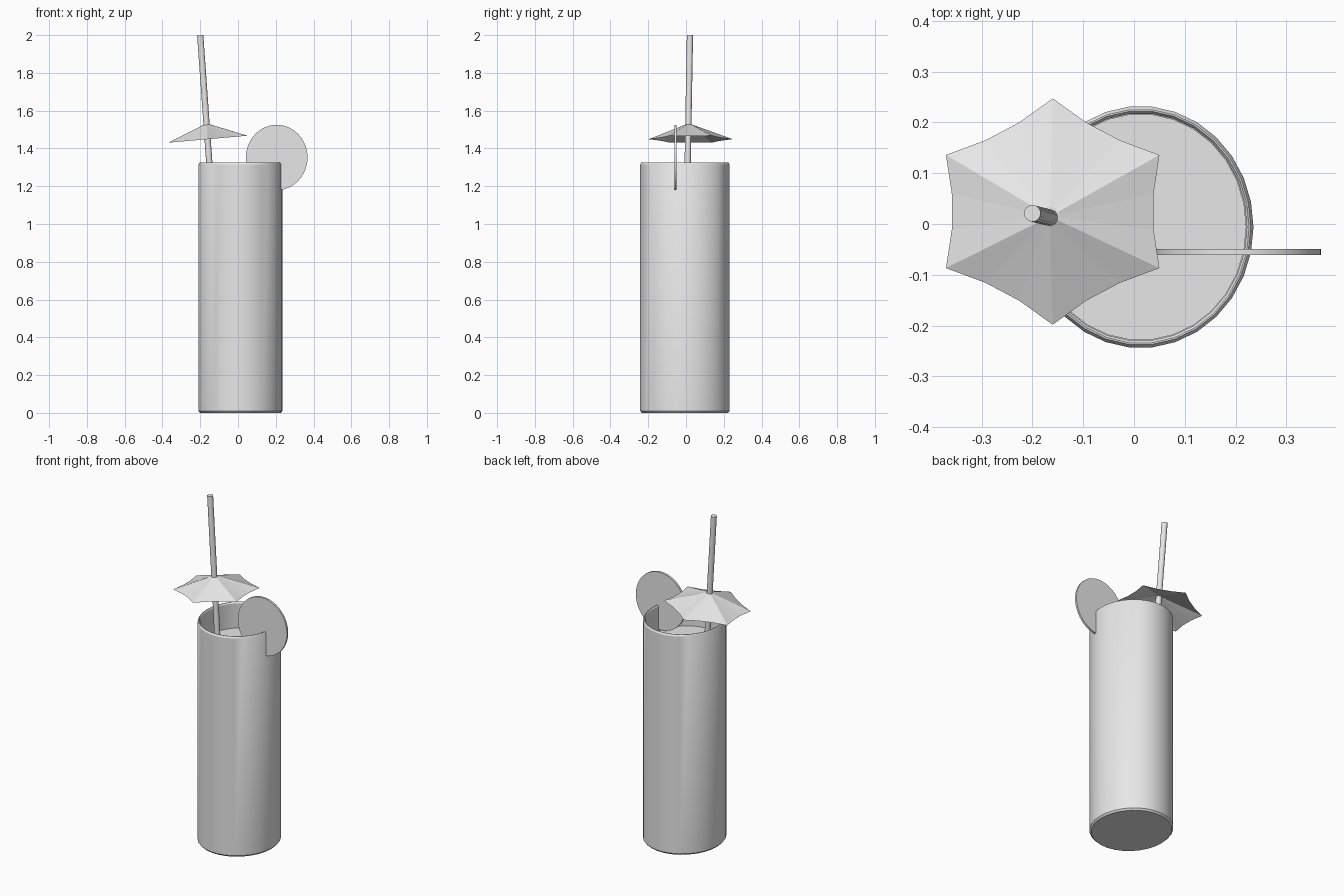
import bpy, bmesh, math
from mathutils import Vector, Matrix

if "Cube" in bpy.data.objects:
    bpy.data.objects.remove(bpy.data.objects["Cube"], do_unlink=True)

GREY = 0.8
mat = bpy.data.materials.new("plain_grey")
mat.use_nodes = True
mat.diffuse_color = (GREY, GREY, GREY, 1)
mat.node_tree.nodes["Principled BSDF"].inputs["Base Color"].default_value = (GREY, GREY, GREY, 1)


def finish(name, bm, smooth=True):
    """Turn a bmesh into a named, coloured object."""
    mesh = bpy.data.meshes.new(name)
    bm.to_mesh(mesh)
    bm.free()
    mesh.materials.append(mat)
    obj = bpy.data.objects.new(name, mesh)
    bpy.context.collection.objects.link(obj)
    if smooth:
        bpy.ops.object.select_all(action='DESELECT')
        obj.select_set(True)
        bpy.context.view_layer.objects.active = obj
        bpy.ops.object.shade_smooth_by_angle(angle=math.radians(30))
    return obj


def lathe(name, profile, sides, matrix):
    """Spin (radius, height) points around z, closing both ends."""
    bm = bmesh.new()
    rings = []
    for r, z in profile:
        rings.append([bm.verts.new((r * math.cos(math.tau * i / sides),
                                    r * math.sin(math.tau * i / sides), z))
                      for i in range(sides)])
    for low, high in zip(rings, rings[1:]):
        for i in range(sides):
            j = (i + 1) % sides
            bm.faces.new((low[i], low[j], high[j], high[i]))
    bm.faces.new(rings[0][::-1])
    bm.faces.new(rings[-1])
    bm.transform(matrix)
    bmesh.ops.recalc_face_normals(bm, faces=bm.faces)
    return finish(name, bm)


# Tall glass, slightly oval, with bevelled foot and rim
SIDES = 30
oval = Matrix.Translation((0.013, -0.006, 0)) @ Matrix.Diagonal((0.933, 1, 1, 1))
lathe("glass", [(0.229, 0), (0.238, 0.01), (0.238, 1.315), (0.232, 1.325),
                (0.229, 1.325), (0.224, 1.317), (0.224, 0.03)], SIDES, oval)

# Drink filling the glass
lathe("drink", [(0.223, 0.032), (0.223, 1.17)], SIDES, oval)

# Straw leaning to the side
top = Vector((-0.2, 0.021, 2.0))
lean = Vector((-0.071, 0.018, 1)).normalized()
length = 1.88
tilt = Vector((0, 0, 1)).rotation_difference(lean).to_matrix().to_4x4()
lathe("straw", [(0.0165, 0), (0.0165, length)], 16,
      Matrix.Translation(top - lean * length) @ tilt)

# Fruit slice pushed onto the rim
lathe("fruit_slice", [(0.173, -0.006), (0.173, 0.006)], 48,
      Matrix.Translation((0.205, -0.055, 1.352)) @ Matrix.Diagonal((0.943, 1, 1, 1))
      @ Matrix.Rotation(math.pi / 2, 4, 'X'))

# Paper umbrella: six ribs with scalloped edges between them
bm = bmesh.new()
centre = Vector((-0.16, 0.0245, 1.449))
tips = [Vector((0.2425 * math.cos(a), 0.2225 * math.sin(a), 0))
        for a in (math.radians(30 + 60 * i) for i in range(6))]
edge = []
for a, b in zip(tips, tips[1:] + tips[:1]):
    edge += [a, a.lerp(b, 1 / 3) * 0.945, a.lerp(b, 2 / 3) * 0.945]
crown = Vector((-0.005, -0.009, 0.077))
outer, inner = [], []
for p in edge:
    slope = Vector((0, 0, 0.088 * p.x))
    outer.append(bm.verts.new(centre + p + slope))
    inner.append(bm.verts.new(centre + crown + p.normalized() * 0.018 + slope * 0.07))
for i in range(len(edge)):
    j = (i + 1) % len(edge)
    bm.faces.new((outer[i], outer[j], inner[j], inner[i]))
bm.faces.new(inner)
finish("umbrella", bm, smooth=False)
